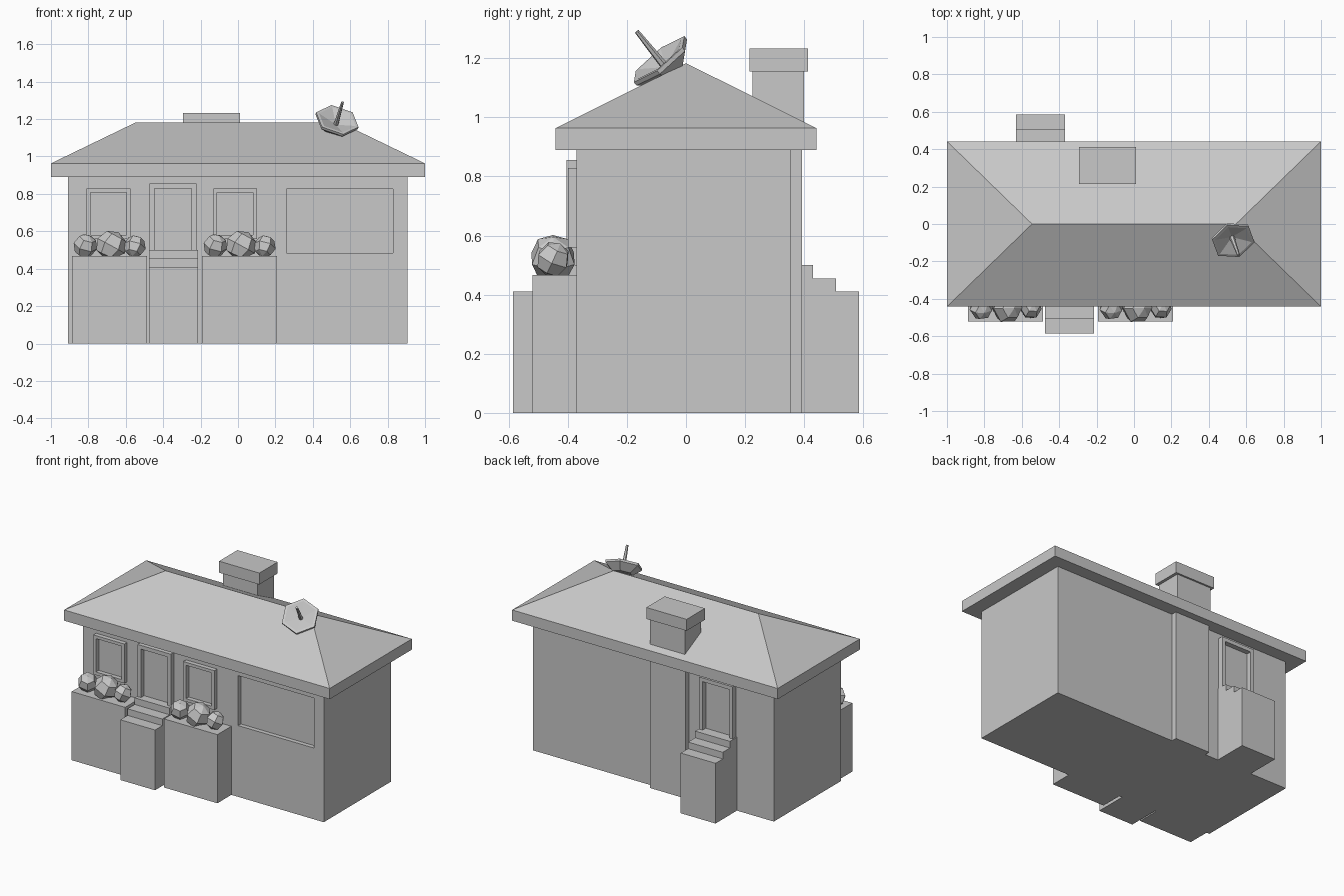
import bpy, bmesh
from mathutils import Vector, Matrix

if "Cube" in bpy.data.objects:
    bpy.data.objects.remove(bpy.data.objects["Cube"], do_unlink=True)

grey = bpy.data.materials.new("plain_grey")
grey.use_nodes = True
grey.diffuse_color = (0.58, 0.58, 0.58, 1)
for node in grey.node_tree.nodes:
    if node.type == 'BSDF_PRINCIPLED':
        node.inputs["Base Color"].default_value = grey.diffuse_color


def finish(name, bm):
    bmesh.ops.recalc_face_normals(bm, faces=bm.faces[:])
    mesh = bpy.data.meshes.new(name)
    bm.to_mesh(mesh)
    bm.free()
    mesh.materials.append(grey)
    obj = bpy.data.objects.new(name, mesh)
    bpy.context.collection.objects.link(obj)
    return obj


def box_bm(x, y, z):
    bm = bmesh.new()
    bmesh.ops.create_cube(bm, size=1)
    for v in bm.verts:
        v.co = [r[0] if c < 0 else r[1] for c, r in zip(v.co, (x, y, z))]
    bm.normal_update()
    return bm


def box(name, x, y, z):
    return finish(name, box_bm(x, y, z))


def opening(name, x, y, z, rim, side):
    """Slab with a sunken panel; side is -1 for the front, 1 for the back."""
    bm = box_bm(x, y, z)
    face = [f for f in bm.faces if f.normal.y * side > 0.9]
    bmesh.ops.inset_region(bm, faces=face, thickness=rim)
    bmesh.ops.inset_region(bm, faces=face, thickness=0, depth=-0.034)
    return finish(name, bm)


def steps(name, x, wall, side):
    """Three-step profile swept across x."""
    profile = [(wall, 0), (0.585, 0), (0.585, 0.41), (0.507, 0.41),
               (0.507, 0.455), (0.43, 0.455), (0.43, 0.5), (wall, 0.5)]
    bm = bmesh.new()
    face = bm.faces.new([bm.verts.new((x[0], y * side, z)) for y, z in profile])
    out = bmesh.ops.extrude_face_region(bm, geom=[face])
    moved = [v for v in out["geom"] if isinstance(v, bmesh.types.BMVert)]
    bmesh.ops.translate(bm, verts=moved, vec=(x[1] - x[0], 0, 0))
    return finish(name, bm)


# Walls with the wide recessed window
bm = box_bm((-0.91, 0.905), (-0.37, 0.355), (0, 0.9))
for co, no in (((0.26, 0, 0), (1, 0, 0)), ((0.83, 0, 0), (1, 0, 0)),
               ((0, 0, 0.485), (0, 0, 1)), ((0, 0, 0.825), (0, 0, 1))):
    bmesh.ops.bisect_plane(bm, geom=bm.verts[:] + bm.edges[:] + bm.faces[:],
                           plane_co=co, plane_no=no)
bm.normal_update()
middle = Vector((0.545, -0.37, 0.655))
pane = min(bm.faces, key=lambda f: (f.calc_center_median() - middle).length)
bmesh.ops.inset_region(bm, faces=[pane], thickness=0, depth=-0.03)
bmesh.ops.dissolve_limit(bm, angle_limit=0.01, verts=bm.verts[:], edges=bm.edges[:])
finish("walls", bm)

# Hipped roof with flat eaves
bm = box_bm((-1, 1), (-0.442, 0.442), (0.89, 0.963))
top = [f for f in bm.faces if f.normal.z > 0.9][0]
corners = list(top.verts)
bm.faces.remove(top)
ridge = {s: bm.verts.new((0.545 * s, 0, 1.183)) for s in (-1, 1)}
for i, a in enumerate(corners):
    b = corners[(i + 1) % 4]
    ends = [ridge[1 if b.co.x > 0 else -1], ridge[1 if a.co.x > 0 else -1]]
    bm.faces.new([a, b] + (ends if ends[0] is not ends[1] else ends[:1]))
finish("roof", bm)

# Chimney and its breast on the back wall
box("chimney_breast", (-0.27, -0.005), (0.3, 0.392), (0, 0.9))
box("chimney_stack", (-0.272, -0.01), (0.225, 0.4), (0.9, 1.155))
box("chimney_cap", (-0.293, 0.01), (0.215, 0.412), (1.155, 1.233))

# Doors and windows
opening("front_door", (-0.473, -0.222), (-0.405, -0.36), (0.46, 0.855), 0.036, -1)
opening("back_door", (-0.626, -0.374), (0.345, 0.392), (0.46, 0.855), 0.036, 1)
for name, x in (("right", -0.693), ("left", -0.015)):
    opening(name + "_window", (x - 0.117, x + 0.117), (-0.4, -0.36),
            (0.56, 0.828), 0.029, -1)

# Entrance steps
steps("front_steps", (-0.477, -0.215), 0.36, -1)
steps("back_steps", (-0.632, -0.37), 0.345, 1)

# Planters with three faceted bushes each
for name, x in (("right", -0.688), ("left", 0.007)):
    box(name + "_planter", (x - 0.2, x + 0.202), (-0.52, -0.36), (0, 0.467))
    for i, (dx, r, z) in enumerate(((-0.128, 0.065, 0.522), (0.01, 0.083, 0.522),
                                    (0.136, 0.06, 0.52))):
        bm = bmesh.new()
        bmesh.ops.create_uvsphere(bm, u_segments=6, v_segments=4, radius=r)
        bmesh.ops.transform(bm, verts=bm.verts[:], matrix=(
            Matrix.Translation((x + dx, -0.45, z))
            @ Matrix.Rotation(0.6 + i, 4, 'Z') @ Matrix.Rotation(0.5, 4, 'X')))
        for v in bm.verts:
            v.co.z = max(v.co.z, 0.46)
        finish(f"{name}_bush_{i + 1}", bm)

# Six-sided dish and its feed rod
axis = Vector((0.035, -0.095, 0.118)).normalized()
place = Matrix.Translation((0.53, -0.088, 1.193)) @ axis.to_track_quat('Z', 'X').to_matrix().to_4x4()
bm = bmesh.new()
rings = [[bm.verts.new(Matrix.Rotation(i * 1.0472, 3, 'Z') @ Vector((r, 0, h)))
          for i in range(6)]
         for r, h in ((0.065, -0.055), (0.12, -0.01), (0.12, 0.005), (0.104, 0.005))]
for low, high in zip(rings, rings[1:]):
    for i in range(6):
        j = (i + 1) % 6
        bm.faces.new((low[i], low[j], high[j], high[i]))
bm.faces.new(rings[0][::-1])
bowl = bm.verts.new((0, 0, -0.03))
for i in range(6):
    bm.faces.new((rings[-1][i], rings[-1][(i + 1) % 6], bowl))
bmesh.ops.transform(bm, verts=bm.verts[:], matrix=place)
finish("satellite_dish", bm)

bm = bmesh.new()
bmesh.ops.create_cone(bm, cap_ends=True, segments=6, radius1=0.014, radius2=0.008, depth=0.16)
bmesh.ops.transform(bm, verts=bm.verts[:], matrix=place @ Matrix.Translation((0, 0, 0.048)))
finish("dish_rod", bm)
